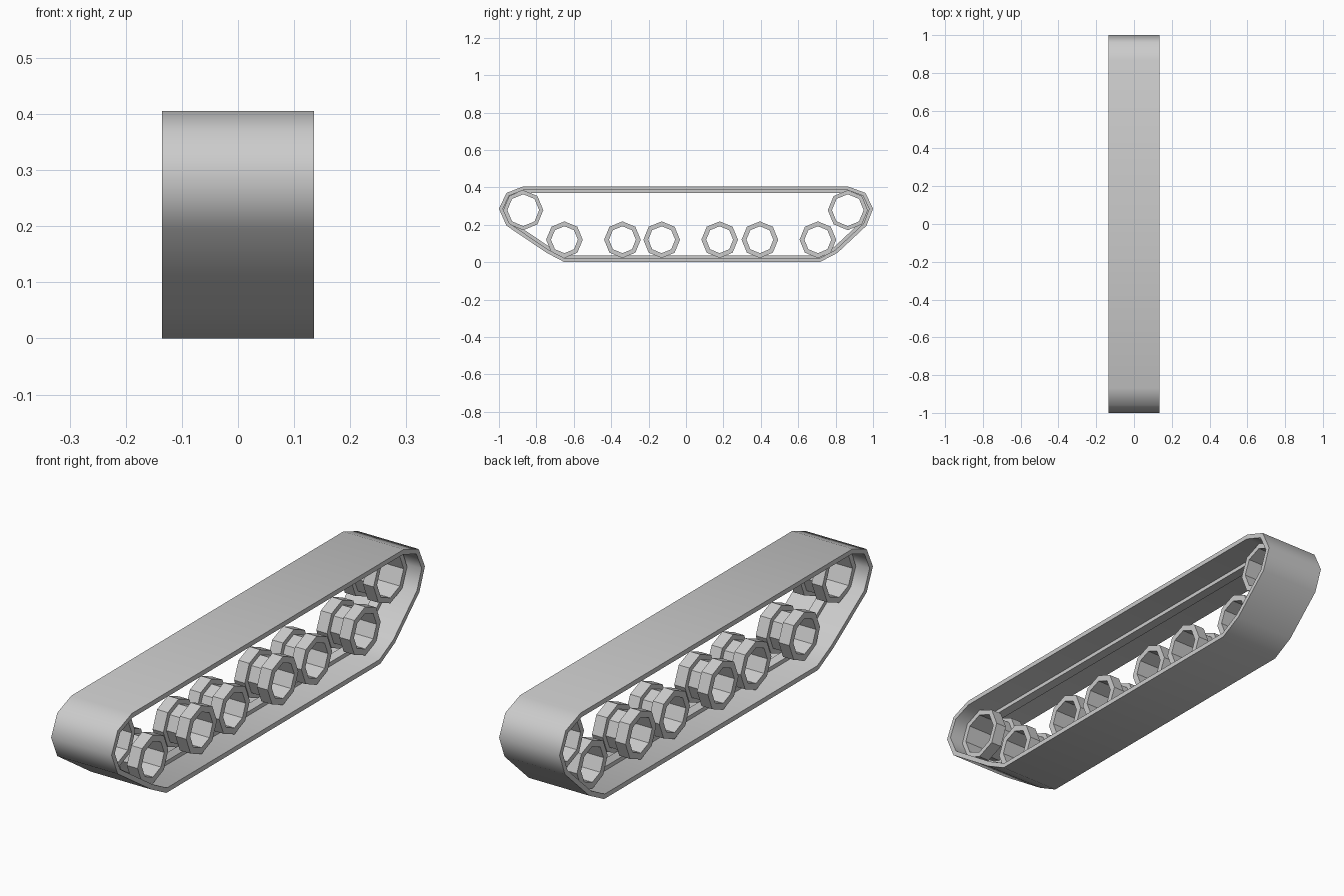
import bpy, bmesh, math
from mathutils import Vector

cube = bpy.data.objects.get("Cube")
if cube:
    bpy.data.objects.remove(cube)

grey = bpy.data.materials.new("track grey")
grey.use_nodes = True
grey.diffuse_color = (0.6, 0.6, 0.6, 1)
grey.node_tree.nodes["Principled BSDF"].inputs["Base Color"].default_value = (0.6, 0.6, 0.6, 1)


def sweep_loops(name, loops, smooth_angle=None):
    """Join closed (x, y, z) loops into a ring-shaped solid."""
    bm = bmesh.new()
    rows = [[bm.verts.new(p) for p in loop] for loop in loops]
    for a, b in zip(rows, rows[1:] + rows[:1]):
        for i in range(len(a)):
            j = (i + 1) % len(a)
            bm.faces.new((a[i], a[j], b[j], b[i]))
    bmesh.ops.recalc_face_normals(bm, faces=bm.faces)
    mesh = bpy.data.meshes.new(name)
    bm.to_mesh(mesh)
    bm.free()
    mesh.materials.append(grey)
    obj = bpy.data.objects.new(name, mesh)
    bpy.context.collection.objects.link(obj)
    if smooth_angle:
        bpy.ops.object.select_all(action='DESELECT')
        obj.select_set(True)
        bpy.context.view_layer.objects.active = obj
        bpy.ops.object.shade_smooth_by_angle(angle=math.radians(smooth_angle))
    return obj


def inset(points, d):
    """Move every side of a counter-clockwise outline inwards by d."""
    result = []
    for i, p in enumerate(points):
        before = (p - points[i - 1]).normalized()
        after = (points[(i + 1) % len(points)] - p).normalized()
        n1, n2 = Vector((-before.y, before.x)), Vector((-after.y, after.x))
        result.append(p + (n1 + n2) * d / (1 + n1.dot(n2)))
    return result


def band(name, outer, inner, half_width):
    loops = [[(x, p.x, p.y) for p in pts] for x, pts in
             ((-half_width, outer), (half_width, outer),
              (half_width, inner), (-half_width, inner))]
    return sweep_loops(name, loops, 50)


# Track belt and the guide ridge along its inside
outline = [Vector(p) for p in (
    (-0.65, 0), (0.715, 0), (0.81, 0.05), (0.965, 0.195), (1, 0.285), (0.96, 0.37),
    (0.865, 0.405), (-0.87, 0.405), (-0.96, 0.37), (-1, 0.285), (-0.96, 0.195), (-0.745, 0.05))]
inside = inset(outline, 0.019)
band("track_belt", outline, inside, 0.135)
band("guide_ridge", inset(outline, 0.017), inset(outline, 0.035), 0.02)


# Hollow octagonal wheels: two rims joined by a narrower hub
def wheel(name, y, z, radius, bore):
    half = [(0.075, bore), (0.075, radius), (0.027, radius), (0.027, radius - 0.02)]
    profile = half + [(-x, r) for x, r in reversed(half)]
    loops = [[(x, y + r * math.cos(k * math.pi / 4), z + r * math.sin(k * math.pi / 4))
              for k in range(8)] for x, r in profile]
    sweep_loops(name, loops)


for i, y in enumerate((-0.65, -0.34, -0.13, 0.18, 0.395, 0.705)):
    wheel(f"road_wheel_{i + 1}", y, 0.12, 0.098, 0.072)
wheel("front_idler_wheel", -0.87, 0.278, 0.107, 0.085)
wheel("rear_drive_wheel", 0.865, 0.278, 0.107, 0.085)
